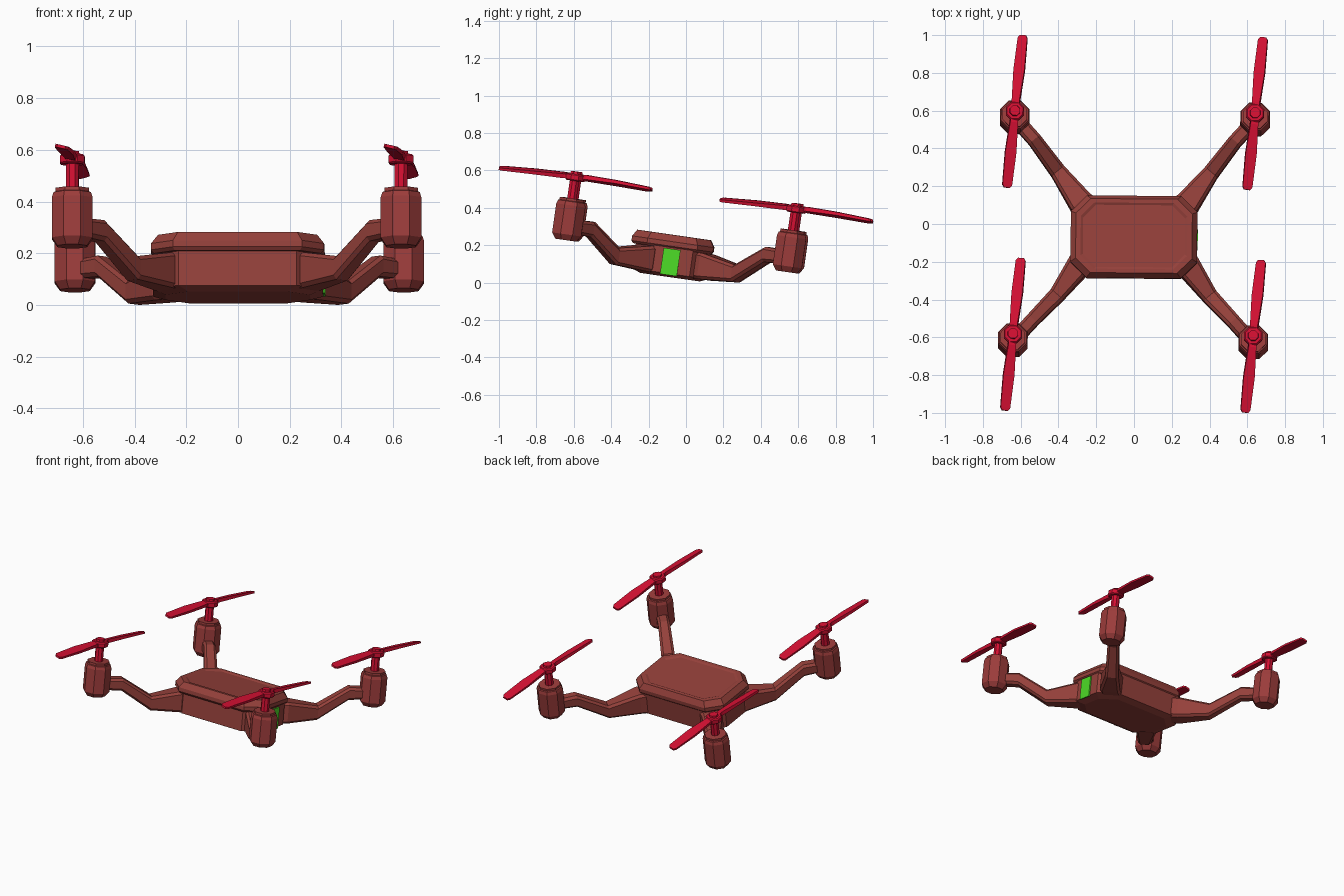
import bpy, bmesh, math
from mathutils import Matrix, Vector

if "Cube" in bpy.data.objects:
    bpy.data.objects.remove(bpy.data.objects["Cube"])


def material(name, rgb):
    m = bpy.data.materials.new(name)
    m.diffuse_color = (*rgb, 1)
    m.use_nodes = True
    m.node_tree.nodes["Principled BSDF"].inputs["Base Color"].default_value = m.diffuse_color
    return m


BODY = material("brown red", (0.30, 0.052, 0.043))
MOTOR = material("motor red", (0.33, 0.045, 0.043))
RED = material("crimson", (0.66, 0.005, 0.032))
GREEN = material("green", (0.075, 0.72, 0.02))

# The craft is built level, then pitched nose-up (front is -y)
POSE = Matrix.Rotation(math.radians(-0.5), 4, 'Z') @ Matrix.Rotation(math.radians(-8.2), 4, 'X')
parts = []


def loft(name, rings, mat):
    """Skin a list of equal-sized point rings and cap both ends."""
    bm = bmesh.new()
    vs = [[bm.verts.new(POSE @ Vector(p)) for p in r] for r in rings]
    n = len(rings[0])
    for a, b in zip(vs, vs[1:]):
        for i in range(n):
            j = (i + 1) % n
            bm.faces.new((a[i], a[j], b[j], b[i]))
    bm.faces.new(vs[0][::-1])
    bm.faces.new(vs[-1])
    bmesh.ops.recalc_face_normals(bm, faces=bm.faces)
    me = bpy.data.meshes.new(name)
    bm.to_mesh(me)
    bm.free()
    me.materials.append(mat)
    ob = bpy.data.objects.new(name, me)
    bpy.context.collection.objects.link(ob)
    parts.append(ob)
    return ob


def octagon(cy, hx, hy, c, z):
    """Rectangle with chamfered corners."""
    pts = [(hx, -hy + c), (hx, hy - c), (hx - c, hy), (-hx + c, hy),
           (-hx, hy - c), (-hx, -hy + c), (-hx + c, -hy), (hx - c, -hy)]
    return [(x, y + cy, z) for x, y in pts]


def turned(name, x, y, profile, mat, n=8):
    """Stack of n-sided rings (radius, height) around a vertical axis."""
    rings = [[(x + r * math.cos((i + 0.5) * math.tau / n),
               y + r * math.sin((i + 0.5) * math.tau / n), z) for i in range(n)]
             for r, z in profile]
    return loft(name, rings, mat)


# Hull
loft("hull", [octagon(-0.09, 0.28, 0.16, 0.09, 0.02),
              octagon(-0.09, 0.328, 0.205, 0.10, 0.038),
              octagon(-0.09, 0.328, 0.205, 0.10, 0.18)], BODY)

# Top cover with a shallow recessed panel
loft("top_cover", [octagon(-0.10, hx, hy, c, z) for hx, hy, c, z in (
    (0.322, 0.21, 0.08, 0.172), (0.335, 0.22, 0.085, 0.185),
    (0.335, 0.22, 0.085, 0.210), (0.308, 0.198, 0.078, 0.246),
    (0.282, 0.177, 0.072, 0.246), (0.270, 0.166, 0.069, 0.240))], BODY)

# Green side plate
loft("side_plate", [[(x, -0.143, 0.03), (x, -0.052, 0.03), (x, -0.052, 0.171), (x, -0.143, 0.171)]
                    for x in (0.329, 0.338)], GREEN)

CY = -0.068            # centre of the rotor layout
RX, RV = 0.636, 0.596  # rotor offsets

# Arm stations: x, y offset, width, bottom, top
ARM = [(0.24, 0.13, 0.13, 0.032, 0.172), (0.285, 0.165, 0.13, 0.032, 0.172),
       (0.405, 0.330, 0.085, 0.044, 0.135), (0.53, 0.480, 0.075, 0.172, 0.254),
       (0.62, 0.58, 0.075, 0.178, 0.25)]


def arm(name, sx, sy):
    rings = []
    for x, v, w, lo, hi in ARM:
        h, c = w / 2, 0.015
        sec = [(-h + c, lo), (h - c, lo), (h, lo + c), (h, hi - c),
               (h - c, hi), (-h + c, hi), (-h, hi - c), (-h, lo + c)]
        rings.append([(sx * (x + 0.76 * u), CY + sy * (v - 0.65 * u), z) for u, z in sec])
    loft(name, rings, BODY)


def propeller(name, x, y):
    rings = []
    ca, sa = math.cos(math.radians(-5.5)), math.sin(math.radians(-5.5))
    for t, w, th in ((-0.41, 0.032, 0.012), (-0.395, 0.052, 0.014), (-0.22, 0.06, 0.018),
                     (-0.06, 0.042, 0.024), (0.06, 0.042, 0.024), (0.22, 0.06, 0.018),
                     (0.395, 0.052, 0.014), (0.41, 0.032, 0.012)):
        p = math.radians(14) * math.copysign(1, t)
        zc = 0.480 - 0.012 * (t / 0.41) ** 2
        ring = []
        for u, k in ((-w / 2, -th / 2), (w / 2, -th / 2), (w / 2, th / 2), (-w / 2, th / 2)):
            px, pz = u * math.cos(p) - k * math.sin(p), u * math.sin(p) + k * math.cos(p)
            ring.append((x + px * ca - t * sa, y + px * sa + t * ca, zc + pz))
        rings.append(ring)
    loft(name, rings, RED)


# Four arms with motors, shafts, hubs and propellers
for sy, fb in ((-1, "front"), (1, "back")):
    for sx, lr in ((-1, "left"), (1, "right")):
        tag = f"{fb}_{lr}"
        x, y = sx * RX, CY + sy * RV
        arm(f"{tag}_arm", sx, sy)
        turned(f"{tag}_motor", x, y, [(0.062, 0.137), (0.085, 0.168), (0.085, 0.325),
                                      (0.078, 0.345), (0.07, 0.348), (0.07, 0.362)], MOTOR)
        turned(f"{tag}_shaft", x, y, [(0.027, 0.355), (0.027, 0.46)], RED)
        turned(f"{tag}_hub", x, y, [(0.045, 0.457), (0.052, 0.463), (0.052, 0.488),
                                    (0.045, 0.495), (0.03, 0.495), (0.028, 0.507)], RED)
        propeller(f"{tag}_propeller", x, y)

# Rest on the ground plane and centre
pts = [v.co for o in parts for v in o.data.vertices]
lo = [min(p[i] for p in pts) for i in range(3)]
hi = [max(p[i] for p in pts) for i in range(3)]
shift = Matrix.Translation((-(lo[0] + hi[0]) / 2, -(lo[1] + hi[1]) / 2, -lo[2]))
for o in parts:
    o.data.transform(shift)
